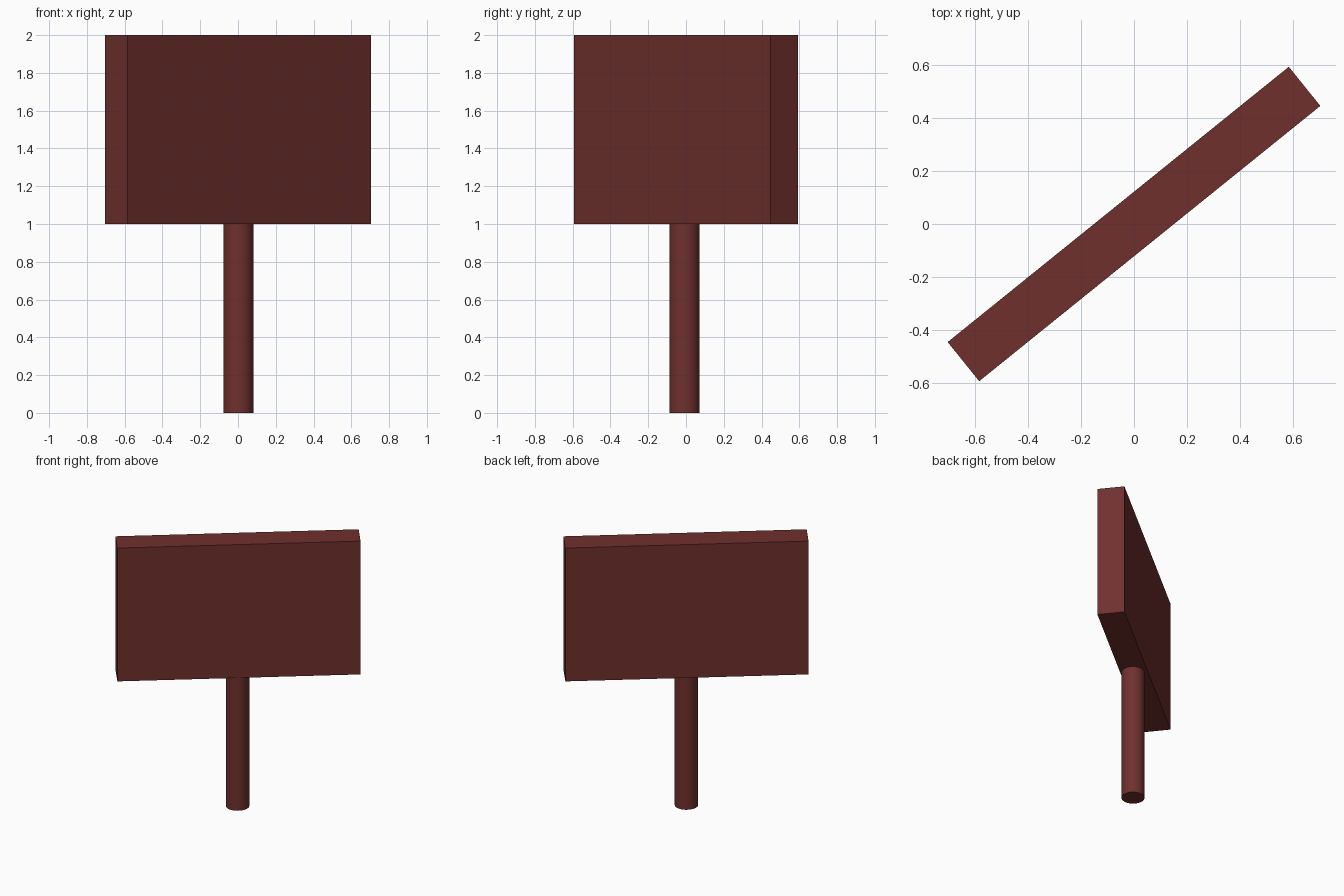
import bpy
from math import radians

if "Cube" in bpy.data.objects:
    bpy.data.objects.remove(bpy.data.objects["Cube"])

wood = bpy.data.materials.new("dark_red")
wood.diffuse_color = (0.16, 0.03, 0.027, 1)
wood.use_nodes = True
wood.node_tree.nodes["Principled BSDF"].inputs["Base Color"].default_value = wood.diffuse_color

# Upright post
bpy.ops.mesh.primitive_cylinder_add(vertices=32, radius=0.08, depth=1.0,
                                    location=(0.002, -0.008, 0.5))
post = bpy.context.object
post.name = "post"
bpy.ops.object.shade_smooth_by_angle(angle=radians(30))

# Flat sign board, turned about the vertical axis
bpy.ops.mesh.primitive_cube_add(size=1, location=(0, 0, 1.5),
                                rotation=(0, 0, radians(38.9)))
board = bpy.context.object
board.name = "sign_board"
board.scale = (1.657, 0.19, 1.0)

for part in (post, board):
    part.data.materials.append(wood)
